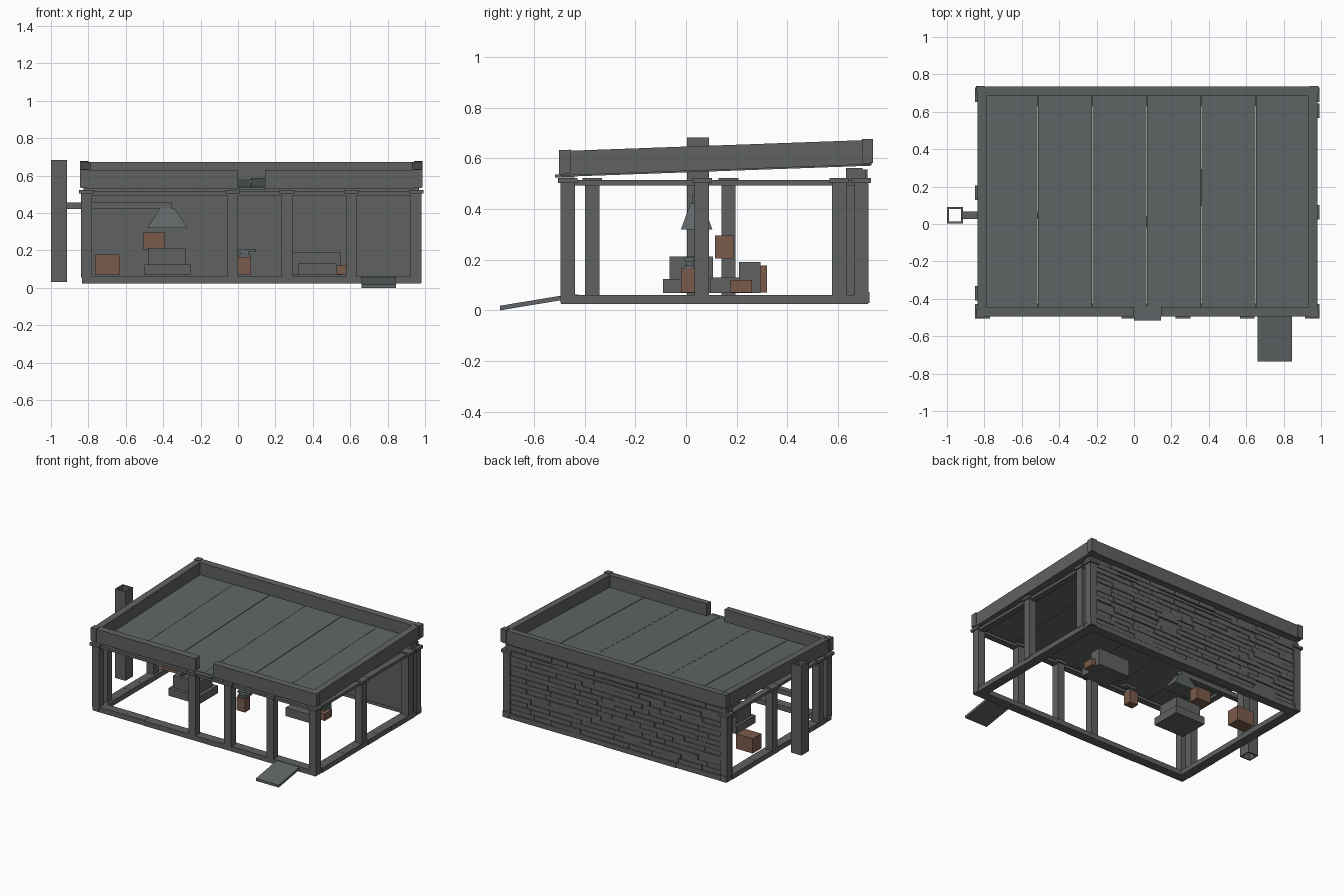
import bpy, bmesh, random
from mathutils import Vector

if "Cube" in bpy.data.objects:
    bpy.data.objects.remove(bpy.data.objects["Cube"])

random.seed(4)


def material(name, rgb):
    m = bpy.data.materials.new(name)
    m.diffuse_color = (*rgb, 1)
    m.use_nodes = True
    m.node_tree.nodes["Principled BSDF"].inputs["Base Color"].default_value = m.diffuse_color
    return m


GREY = material("slate grey", (0.112, 0.122, 0.119))
METAL = material("blue grey metal", (0.118, 0.131, 0.135))
BROWN = material("brown wood", (0.195, 0.104, 0.070))
SLOPE = 0.036  # roof rise from front to back


def part(name, boxes, mat=GREY, slope=0.0):
    """One object from boxes (x0, x1, y0, y1, z0, z1), optionally sheared along the roof slope."""
    bm = bmesh.new()
    for x0, x1, y0, y1, z0, z1 in boxes:
        for v in bmesh.ops.create_cube(bm, size=1)["verts"]:
            y = y1 if v.co.y > 0 else y0
            z = z1 if v.co.z > 0 else z0
            v.co = Vector((x1 if v.co.x > 0 else x0, y, z + slope * (y + 0.5)))
    return finish(name, bm, mat)


def finish(name, bm, mat):
    me = bpy.data.meshes.new(name)
    bm.to_mesh(me)
    bm.free()
    me.materials.append(mat)
    ob = bpy.data.objects.new(name, me)
    bpy.context.collection.objects.link(ob)
    return ob


def ring(x0, x1, y0, y1, z0, z1, t):
    """Four walls of thickness t round a rectangle."""
    return [(x0, x1, y0, y0 + t, z0, z1), (x0, x1, y1 - t, y1, z0, z1),
            (x0, x0 + t, y0 + t, y1 - t, z0, z1), (x1 - t, x1, y0 + t, y1 - t, z0, z1)]


def split(a, b, n):
    """Uneven divisions of a span, for masonry."""
    step = (b - a) / n
    cuts = [a] + [a + step * (i + random.uniform(-0.2, 0.2)) for i in range(1, n)] + [b]
    return list(zip(cuts, cuts[1:]))


L, R, F, B = -0.83, 0.975, -0.49, 0.715  # outline of the building

# Foundation ring of uneven stones
stones = []
for a, b in split(L, R, 13):
    j = random.uniform(0, 0.004)
    stones += [(a, b, F - j, F + 0.065, 0.024, 0.062 - j / 2),
               (a, b, B - 0.065, B + j, 0.024, 0.062 - j / 2)]
for a, b in split(F + 0.065, B - 0.065, 8):
    j = random.uniform(0, 0.004)
    stones += [(L - j, L + 0.065, a, b, 0.024, 0.062 - j / 2),
               (R - 0.065, R + j, a, b, 0.024, 0.062 - j / 2)]
part("foundation", stones)
part("foundation_corners", [(x - 0.025, x + 0.025, y - 0.025, y + 0.025, 0.028, 0.072)
                            for x in (L + 0.02, R - 0.02) for y in (F + 0.02, B - 0.015)])

# Posts and their caps
P = 0.0285
spots = [(x, -0.467) for x in (-0.81, -0.028, 0.262, 0.605, 0.952)]
spots += [(-0.81, y) for y in (-0.37, 0.168, 0.692)]
spots += [(0.952, y) for y in (0.063, 0.605, 0.692)]
part("posts", [(x - P, x + P, y - P, y + P, 0.055, 0.51) for x, y in spots])
C = 0.039
part("post_caps", [(x - C, x + C, y - C, y + C, 0.503, 0.523) for x, y in spots])

# Beams along the post tops
part("top_beams", ring(-0.832, 0.974, -0.49, 0.715, 0.494, 0.514, 0.045))

# Back wall with a coursed brick face
part("back_wall", [(L + 0.01, R - 0.01, 0.632, 0.698, 0.055, 0.562)])
bricks, rows, h = [], 14, 0.0355
for r in range(rows):
    z = 0.062 + r * h
    for a, b in split(L + 0.003, R - 0.003, 9 + r % 2):
        bricks.append((a, b - 0.003, 0.69, 0.707 + random.uniform(0, 0.010), z, z + h - 0.003))
part("wall_bricks", bricks)

# Sloping roof deck of six panels
w = (0.945 + 0.805) / 6
part("roof_deck", [(-0.805 + i * w, -0.805 + (i + 1) * w - 0.003, -0.49, 0.73,
                    0.527, 0.540 + 0.001 * (i % 2)) for i in range(6)], METAL, SLOPE)

# Parapet with a drainage gap in the front
NX0, NX1 = 0.0, 0.145
walls = ring(-0.838, 0.98, -0.495, 0.735, 0.532, 0.629, 0.05)[1:]
walls += [(-0.838, NX0, -0.495, -0.445, 0.532, 0.629), (NX1, 0.98, -0.495, -0.445, 0.532, 0.629)]
part("parapet", walls, GREY, SLOPE)
part("parapet_corners", [(x - 0.022, x + 0.022, y - 0.022, y + 0.022, 0.537, 0.633)
                         for x in (-0.822, 0.964) for y in (-0.479, 0.717)], GREY, SLOPE)
part("roof_spout", [(NX0, NX1, -0.517, -0.44, 0.524, 0.536)], METAL)

# Entrance ramp
bm = bmesh.new()
for v in bmesh.ops.create_cube(bm, size=1)["verts"]:
    front = v.co.y < 0
    v.co = Vector((0.66 if v.co.x < 0 else 0.845, -0.735 if front else -0.48,
                   (0.0 if front else 0.042) + (0.018 if v.co.z > 0 else 0)))
finish("ramp", bm, METAL)

# Hollow chimney and the duct leading to it
part("chimney", ring(-1.0, -0.915, 0.003, 0.09, 0.03, 0.683, 0.010))
part("smoke_duct", [(-0.918, -0.355, 0.026, 0.066, 0.422, 0.457)])

# Flared smoke hood
bm = bmesh.new()
for v in bmesh.ops.create_cube(bm, size=1)["verts"]:
    top = v.co.z > 0
    hx, hy = (0.040, 0.024) if top else (0.107, 0.062)
    v.co = Vector((-0.378 + (hx if v.co.x > 0 else -hx),
                   0.042 + (hy if v.co.y > 0 else -hy), 0.424 if top else 0.32))
finish("smoke_hood", bm, METAL)

# Hearth with a basin
part("hearth", [(-0.5, -0.255, -0.09, 0.13, 0.068, 0.124),
                (-0.46, -0.3, -0.045, 0.085, 0.12, 0.185)]
     + ring(-0.48, -0.28, -0.065, 0.107, 0.12, 0.212, 0.026))

# Stepped trough
part("trough", [(0.29, 0.55, 0.21, 0.295, 0.068, 0.19),
                (0.32, 0.53, 0.095, 0.215, 0.068, 0.13)])

# Anvil on its wooden block
part("anvil", [(0.002, 0.068, -0.008, 0.032, 0.163, 0.178),
               (0.012, 0.056, 0.0, 0.025, 0.176, 0.192),
               (0.0, 0.097, -0.006, 0.030, 0.19, 0.208)], METAL)
part("anvil_block", [(0.0, 0.07, -0.02, 0.04, 0.07, 0.165)], BROWN)

# Wooden crates
part("crate_large", [(-0.765, -0.63, 0.22, 0.32, 0.07, 0.178)], BROWN)
part("bellows_box", [(-0.505, -0.39, 0.115, 0.187, 0.205, 0.296)], BROWN)
part("crate_small", [(0.53, 0.58, 0.176, 0.26, 0.07, 0.12)], BROWN)
